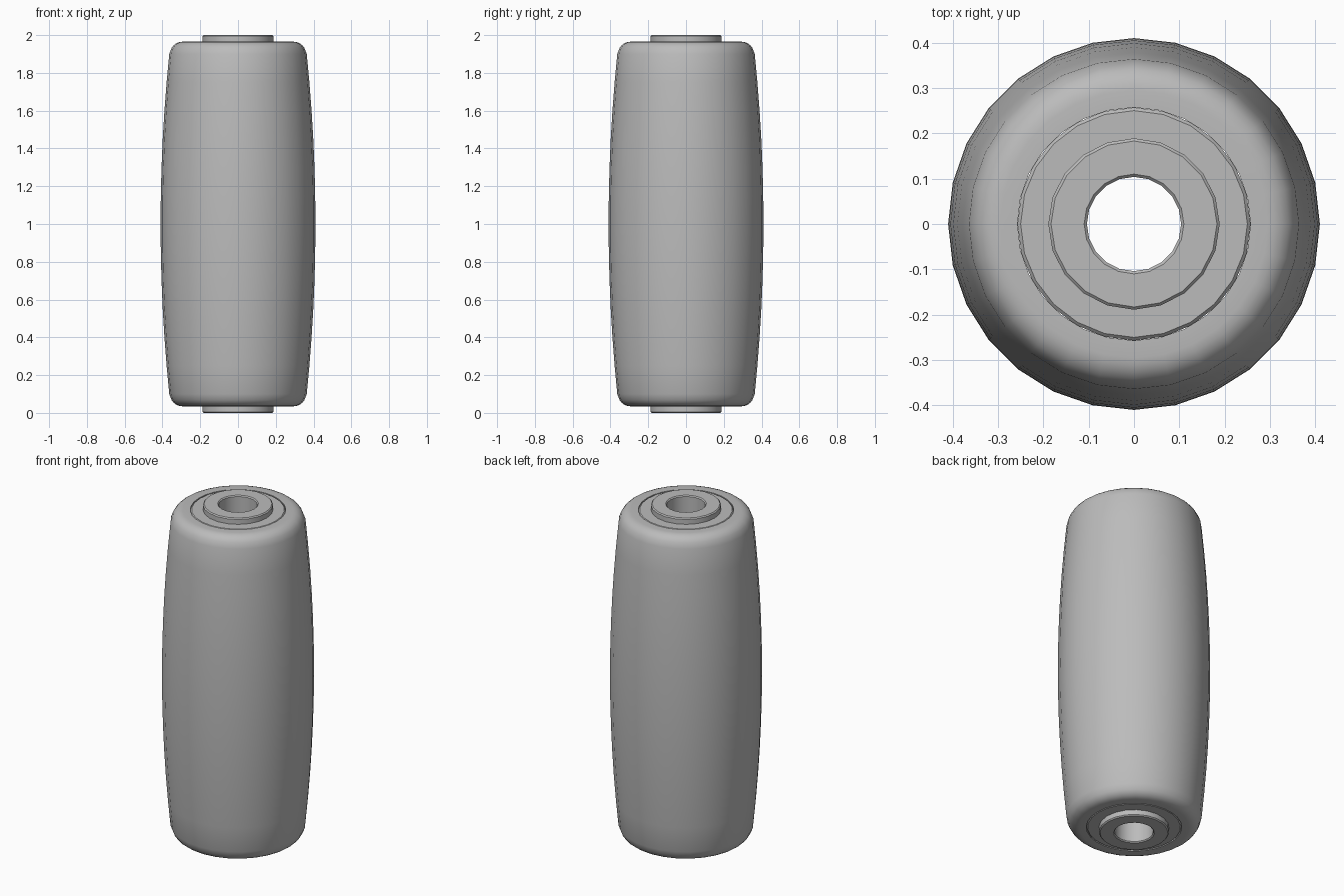
import bpy, bmesh, math

cube = bpy.data.objects.get("Cube")
if cube:
    bpy.data.objects.remove(cube, do_unlink=True)

grey = bpy.data.materials.new("plain_grey")
grey.use_nodes = True
COLOUR = (0.5, 0.5, 0.5, 1)
grey.diffuse_color = COLOUR
grey.node_tree.nodes["Principled BSDF"].inputs["Base Color"].default_value = COLOUR


def lathe(name, upper_half, sides):
    """Mirror an upper-half profile (radius, height from middle) and spin it into a closed ring."""
    profile = upper_half + [(r, -h) for r, h in reversed(upper_half) if h > 0]
    bm = bmesh.new()
    rings = []
    for i in range(sides):
        a = math.tau * i / sides
        rings.append([bm.verts.new((r * math.cos(a), r * math.sin(a), 1 + h)) for r, h in profile])
    n = len(profile)
    for i in range(sides):
        here, there = rings[i], rings[(i + 1) % sides]
        for j in range(n):
            k = (j + 1) % n
            bm.faces.new((here[j], there[j], there[k], here[k]))
    bmesh.ops.recalc_face_normals(bm, faces=bm.faces)
    mesh = bpy.data.meshes.new(name)
    bm.to_mesh(mesh)
    bm.free()
    mesh.materials.append(grey)
    obj = bpy.data.objects.new(name, mesh)
    bpy.context.collection.objects.link(obj)
    bpy.ops.object.select_all(action="DESELECT")
    obj.select_set(True)
    bpy.context.view_layer.objects.active = obj
    bpy.ops.object.shade_smooth_by_angle(angle=math.radians(35))


def tube(name, outer, inner, half, bevel, sides):
    """Straight sleeve with chamfered rims."""
    lathe(name, [(inner, half - bevel), (inner + bevel, half),
                 (outer - bevel, half), (outer, half - bevel)][::-1], sides)


# Barrel: bulging side, rounded shoulder, flat end, bore
END, SHOULDER, ROUND = 0.965, 0.36, 0.065
bulge = [(0.41 - 0.046 * (t / 6) ** 2, 0.9 * t / 6) for t in range(7)]
shoulder = []
for step in range(1, 7):
    a = math.radians(15 * step)
    shoulder.append((SHOULDER - ROUND + ROUND * math.cos(a), END - ROUND + ROUND * math.sin(a)))
lathe("barrel_grip", bulge + shoulder + [(0.257, END)], 28)

# Core sleeve set flush in the barrel, and the bushing that sticks out of both ends
tube("core_sleeve", 0.257, 0.18, END, 0.007, 24)
tube("centre_bushing", 0.189, 0.104, 1.0, 0.006, 20)
